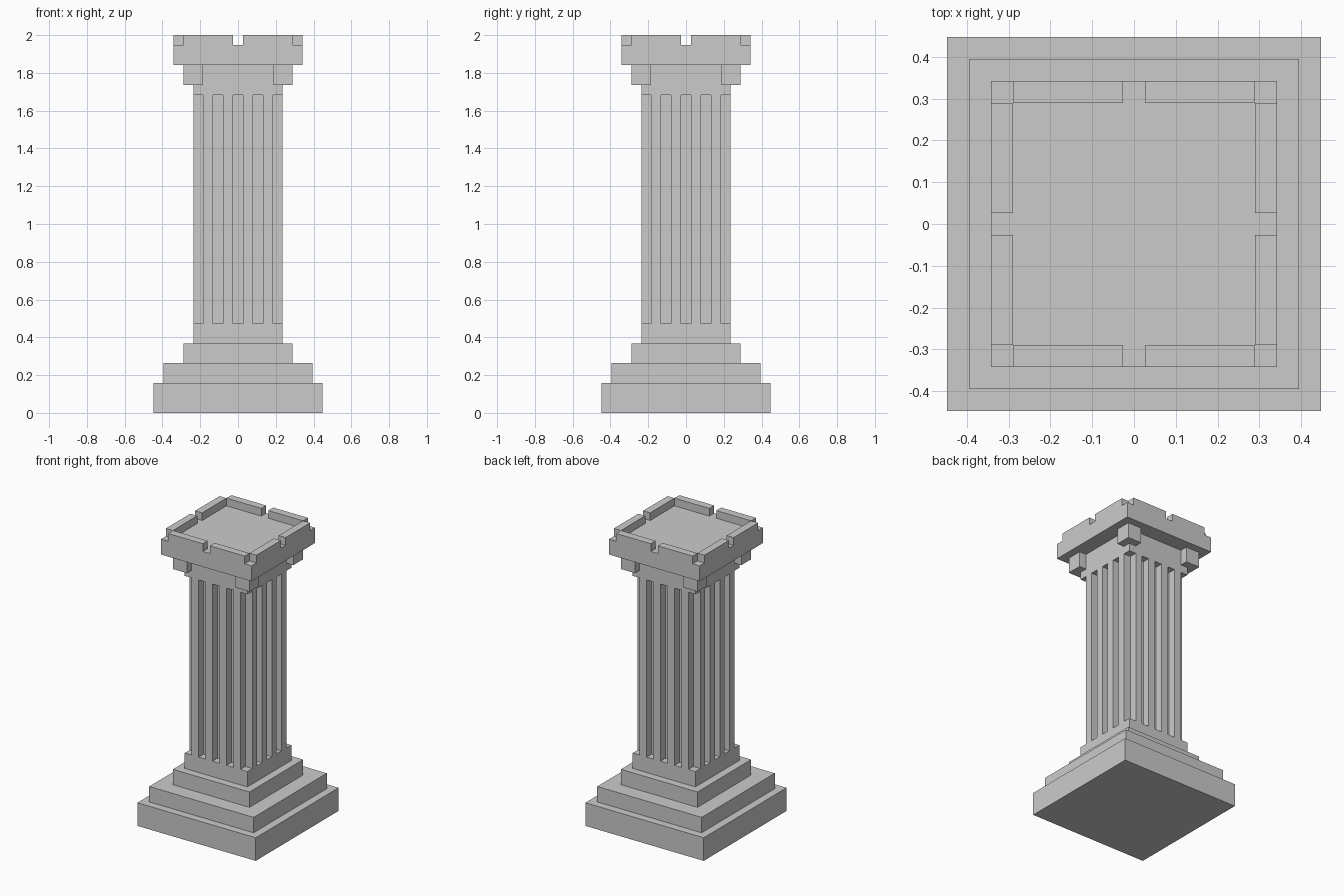
import bpy, bmesh

if "Cube" in bpy.data.objects:
    bpy.data.objects.remove(bpy.data.objects["Cube"])

U = 2 / 38  # every dimension is a multiple of one grid unit


def prism(name, outline, z0, z1):
    """Extrude a closed counter-clockwise outline (grid units) from z0 to z1."""
    bm = bmesh.new()
    base = bm.faces.new([bm.verts.new((x * U, y * U, z0 * U)) for x, y in outline])
    top = bmesh.ops.extrude_face_region(bm, geom=[base], use_keep_orig=True)
    verts = [g for g in top["geom"] if isinstance(g, bmesh.types.BMVert)]
    bmesh.ops.translate(bm, verts=verts, vec=(0, 0, (z1 - z0) * U))
    bmesh.ops.recalc_face_normals(bm, faces=bm.faces)
    mesh = bpy.data.meshes.new(name)
    bm.to_mesh(mesh)
    bm.free()
    obj = bpy.data.objects.new(name, mesh)
    bpy.context.collection.objects.link(obj)
    return obj


def square(h):
    return [(-h, -h), (h, -h), (h, h), (-h, h)]


def turn(points, quarter):
    """Rotate an outline by quarter turns about the column axis."""
    for _ in range(quarter):
        points = [(-y, x) for x, y in points]
    return points


# Stepped base and shaft foot
prism("plinth", square(8.5), 0, 3)
prism("middle_step", square(7.5), 3, 5)
prism("upper_step", square(5.5), 5, 7)
prism("shaft_foot", square(4.5), 7, 9)

# Fluted shaft: four ribs per side, open corners
side = []
for x in (-3.5, -1.5, 0.5, 2.5):
    side += [(x, -3.5), (x, -4.5), (x + 1, -4.5), (x + 1, -3.5)]
side.pop()  # shared with the start of the next side
fluted = [p for q in range(4) for p in turn(side, q)]
prism("fluted_shaft", fluted, 9, 32)

# Shaft head and capital slab
prism("shaft_head", square(4.5), 32, 35)
prism("capital_slab", square(6.5), 35, 37)

# Corner brackets wrap the shaft head; rim walls leave corner and centre gaps
bracket = [(3.5, -5.5), (5.5, -5.5), (5.5, -3.5), (4.5, -3.5), (4.5, -4.5), (3.5, -4.5)]
for q in range(4):
    prism(f"corner_bracket_{q + 1}", turn(bracket, q), 33, 35)
    for label, x in (("left", -5.5), ("right", 0.5)):
        wall = [(x, -6.5), (x + 5, -6.5), (x + 5, -5.5), (x, -5.5)]
        prism(f"rim_wall_{label}_{q + 1}", turn(wall, q), 37, 38)
